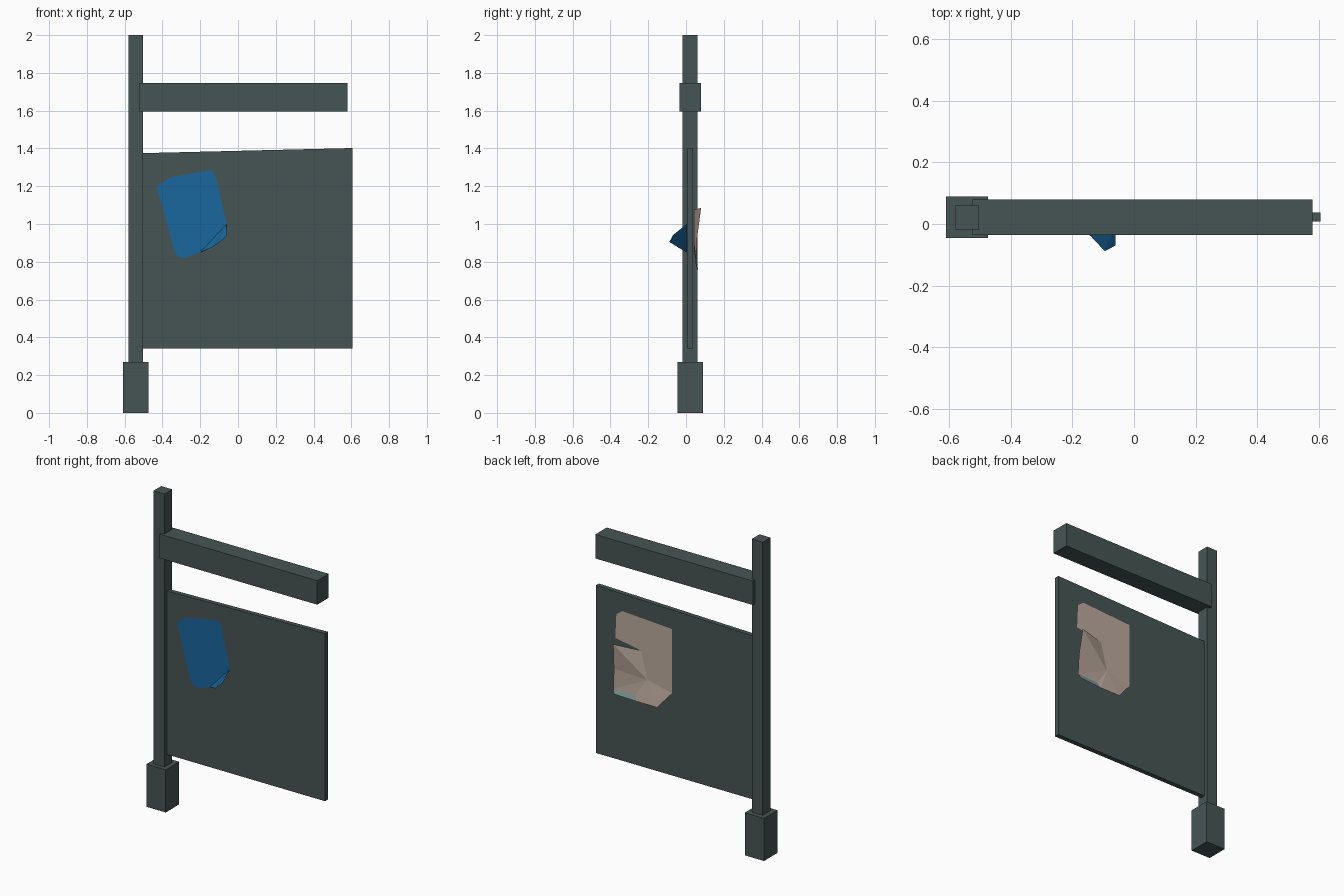
import bpy


def material(name, rgb):
    m = bpy.data.materials.new(name)
    m.diffuse_color = (*rgb, 1)
    return m


frame_mat = material("dark_slate", (0.062, 0.09, 0.088))
blue_mat = material("blue_paper", (0.01, 0.135, 0.34))
tan_mat = material("tan_paper", (0.5, 0.4, 0.34))
teal_mat = material("pale_teal", (0.22, 0.33, 0.31))


def build(name, verts, faces, mats, face_mats=None):
    me = bpy.data.meshes.new(name)
    me.from_pydata(verts, [], faces)
    for m in mats:
        me.materials.append(m)
    for p in me.polygons:
        p.material_index = face_mats[p.index] if face_mats else 0
    ob = bpy.data.objects.new(name, me)
    bpy.context.collection.objects.link(ob)
    return ob


def box(name, x, y, z, right_top=None):
    """Box from (min, max) ranges; right_top raises the +x end of the top edge."""
    verts = [(i, j, right_top if right_top and k == z[1] and i == x[1] else k)
             for i in x for j in y for k in z]
    faces = [(0, 1, 3, 2), (4, 6, 7, 5), (0, 4, 5, 1),
             (2, 3, 7, 6), (0, 2, 6, 4), (1, 5, 7, 3)]
    return build(name, verts, faces, [frame_mat])


# Wooden frame and board
box("foot", (-0.61, -0.475), (-0.045, 0.09), (0, 0.27))
box("post", (-0.58, -0.503), (-0.018, 0.06), (0.27, 2.0))
box("beam", (-0.525, 0.58), (-0.035, 0.08), (1.595, 1.747))
box("board", (-0.51, 0.605), (0.008, 0.038), (0.34, 1.375), right_top=1.402)

# Front poster: flat sheet with a corner curling forward
f = 0.004
front = [(-0.43, f, 1.20), (-0.35, f, 1.25), (-0.14, f, 1.285), (-0.12, f, 1.26),
         (-0.06, f, 1.0), (-0.20, f, 0.85), (-0.28, f, 0.82), (-0.32, f, 0.83),
         (-0.34, f, 0.87),
         (-0.06, -0.07, 0.94), (-0.095, -0.088, 0.905), (-0.14, -0.04, 0.875)]
build("front_poster", front,
      [(0, 8, 7, 6, 5, 4, 3, 2, 1), (4, 5, 11), (4, 11, 10), (4, 10, 9)], [blue_mat])

# Back poster: torn sheet, loose along its outer edge, with a turned corner
b = 0.042
back = [(0.285, b, 1.075), (0.466, b, 1.108), (0.459, b, 1.26), (0.417, b, 1.29),
        (0.07, b, 1.27), (0.068, b, 0.863), (0.24, b, 0.90),
        (0.455, 0.08, 1.085), (0.465, 0.058, 0.92), (0.47, 0.055, 0.79),
        (0.32, 0.052, 0.785), (0.305, 0.06, 0.755), (0.16, 0.06, 0.755),
        (0.46, 0.065, 0.762)]
build("back_poster", back,
      [(0, 1, 2, 3, 4, 5, 6), (0, 6, 7), (6, 8, 7), (6, 9, 8), (6, 10, 9),
       (6, 11, 10), (6, 12, 11), (6, 5, 12), (9, 10, 11, 13)],
      [tan_mat, teal_mat], [0] * 8 + [1])
